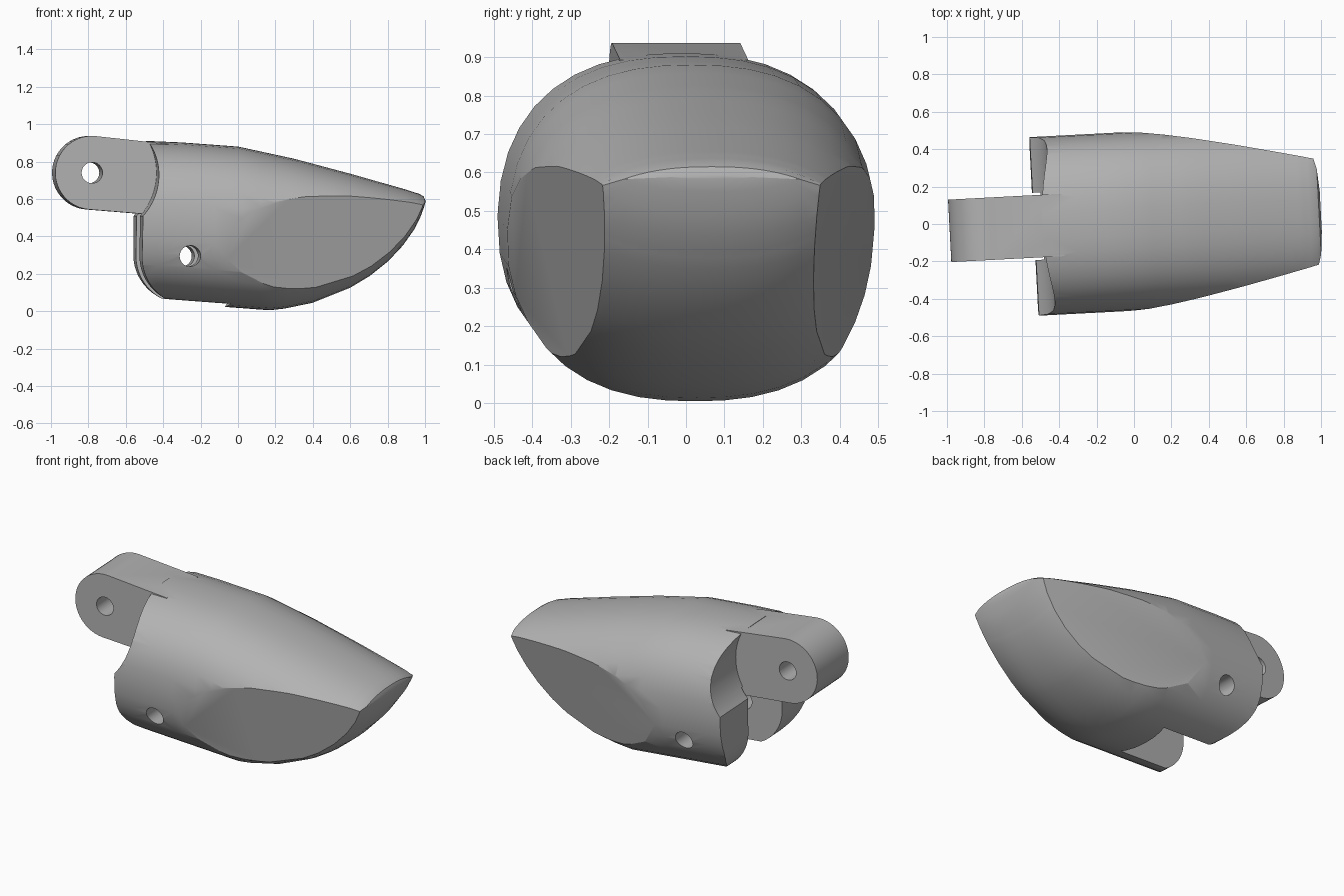
import bpy, bmesh
from math import sin, cos, pi, radians
from mathutils import Matrix, Vector

if "Cube" in bpy.data.objects:
    bpy.data.objects.remove(bpy.data.objects["Cube"])

grey = bpy.data.materials.new("plain_grey")
grey.use_nodes = True
grey.diffuse_color = (0.45, 0.45, 0.45, 1)
grey.node_tree.nodes["Principled BSDF"].inputs["Base Color"].default_value = (0.45, 0.45, 0.45, 1)

TAB_PIN = (-0.79, 0.74)
LUG_PIN = (-0.28, 0.295)
HALF_WIDTH, POWER = 0.478, 2.4
TOP = [(-0.6, 0.915), (-0.3, 0.902), (0, 0.88), (0.3, 0.815), (0.6, 0.735),
       (0.9, 0.65), (0.97, 0.627), (0.99, 0.615), (1, 0.593)]
BOTTOM = [(-0.6, 0.063), (-0.3, 0.04), (0.1, 0.01), (0.17, 0.005), (0.25, 0.014), (0.4, 0.045),
          (0.6, 0.125), (0.7, 0.185), (0.8, 0.265), (0.88, 0.35), (0.94, 0.435),
          (0.97, 0.495), (0.99, 0.55), (1, 0.583)]


def lookup(points, x):
    for (x0, z0), (x1, z1) in zip(points, points[1:]):
        if x <= x1:
            return z0 + (z1 - z0) * (x - x0) / (x1 - x0)
    return points[-1][1]


def make_object(name, bm):
    bmesh.ops.recalc_face_normals(bm, faces=bm.faces)
    mesh = bpy.data.meshes.new(name)
    bm.to_mesh(mesh)
    bm.free()
    mesh.materials.append(grey)
    obj = bpy.data.objects.new(name, mesh)
    bpy.context.collection.objects.link(obj)
    return obj


def arc(centre, radius, start, end, steps=24):
    angles = [radians(start + (end - start) * i / steps) for i in range(steps + 1)]
    return [(centre[0] + radius * cos(a), centre[1] + radius * sin(a)) for a in angles]


def prism(name, outline, half):
    """Side outline in x, z pulled across y."""
    bm = bmesh.new()
    face = bm.faces.new([bm.verts.new((x, -half, z)) for x, z in outline])
    moved = bmesh.ops.extrude_face_region(bm, geom=[face])["geom"]
    bmesh.ops.translate(bm, vec=(0, 2 * half, 0),
                        verts=[g for g in moved if isinstance(g, bmesh.types.BMVert)])
    return make_object(name, bm)


def combine(target, tool, operation):
    mod = target.modifiers.new(tool.name, 'BOOLEAN')
    mod.object, mod.operation, mod.solver = tool, operation, 'EXACT'
    bpy.context.view_layer.objects.active = target
    bpy.ops.object.modifier_apply(modifier=mod.name)
    bpy.data.objects.remove(tool)


def section(x, steps=20):
    """Rounded cross-section between the lower and upper profile."""
    top, bottom = lookup(TOP, x), lookup(BOTTOM, x)
    depth = max(0.43, (top - bottom) / 2)
    s = max(0, 1 - (top - bottom) / (2 * depth))
    reach = HALF_WIDTH * (1 - s ** POWER) ** (1 / POWER)
    ring = []
    for i in range(2 * steps):
        y = -reach * cos(pi * i / steps)
        drop = depth * (1 - max(0, 1 - (abs(y) / HALF_WIDTH) ** POWER) ** (1 / POWER))
        ring.append((x, y, bottom + drop if i < steps else top - drop))
    return ring


# Rounded body lofted along its length
stations = sorted({x for x, z in TOP + BOTTOM} | {-0.45, -0.15, 0.5, 0.65, 0.75, 0.84, 0.91})
bm = bmesh.new()
rings = [[bm.verts.new(p) for p in section(x)] for x in stations]
for a, b in zip(rings, rings[1:]):
    for i in range(len(a)):
        j = (i + 1) % len(a)
        bm.faces.new((a[i], a[j], b[j], b[i]))
bm.faces.new(rings[0])
bm.faces.new(rings[-1])

# Flat tapered cheeks on both sides
for side in (-1, 1):
    normal = Vector((0.211, side, -0.182))
    cut = bmesh.ops.bisect_plane(bm, geom=bm.verts[:] + bm.edges[:] + bm.faces[:],
                                 plane_co=(0, side * 0.386, 0), plane_no=normal, clear_outer=True)
    edges = [g for g in cut["geom_cut"] if isinstance(g, bmesh.types.BMEdge)]
    bmesh.ops.holes_fill(bm, edges=edges, sides=0)
body = make_object("finger_segment", bm)

# Rear outline: rounded lugs with a concave shoulder above
rear = (arc(LUG_PIN, 0.257, 270, 180) + arc(TAB_PIN, 0.345, -42, 31)
        + [(-0.495, 1.2), (-0.8, 1.2), (-0.8, -0.2), (-0.28, -0.2)])
combine(body, prism("rear_cutter", rear, 0.8), 'DIFFERENCE')

# Slot between the lugs
combine(body, prism("slot_cutter", arc(LUG_PIN, 0.345, 0, 352.5, 47), 0.18), 'DIFFERENCE')

# Hinge tab with rounded end
tab = arc(TAB_PIN, 0.197, 85, 265) + [(-0.49, 0.518), (-0.38, 0.7), (-0.38, 0.893)]
combine(body, prism("hinge_tab", tab, 0.167), 'UNION')

# Pin holes
for name, centre in (("tab_hole", TAB_PIN), ("lug_hole", LUG_PIN)):
    combine(body, prism(name, arc(centre, 0.056, 0, 348.75, 31), 0.8), 'DIFFERENCE')

# Slight turn of the whole part
body.data.transform(Matrix.Translation((0, 0.015, 0)) @ Matrix.Rotation(radians(3), 4, 'Z'))
bpy.ops.object.select_all(action='DESELECT')
body.select_set(True)
bpy.context.view_layer.objects.active = body
bpy.ops.object.shade_smooth_by_angle(angle=radians(28))
